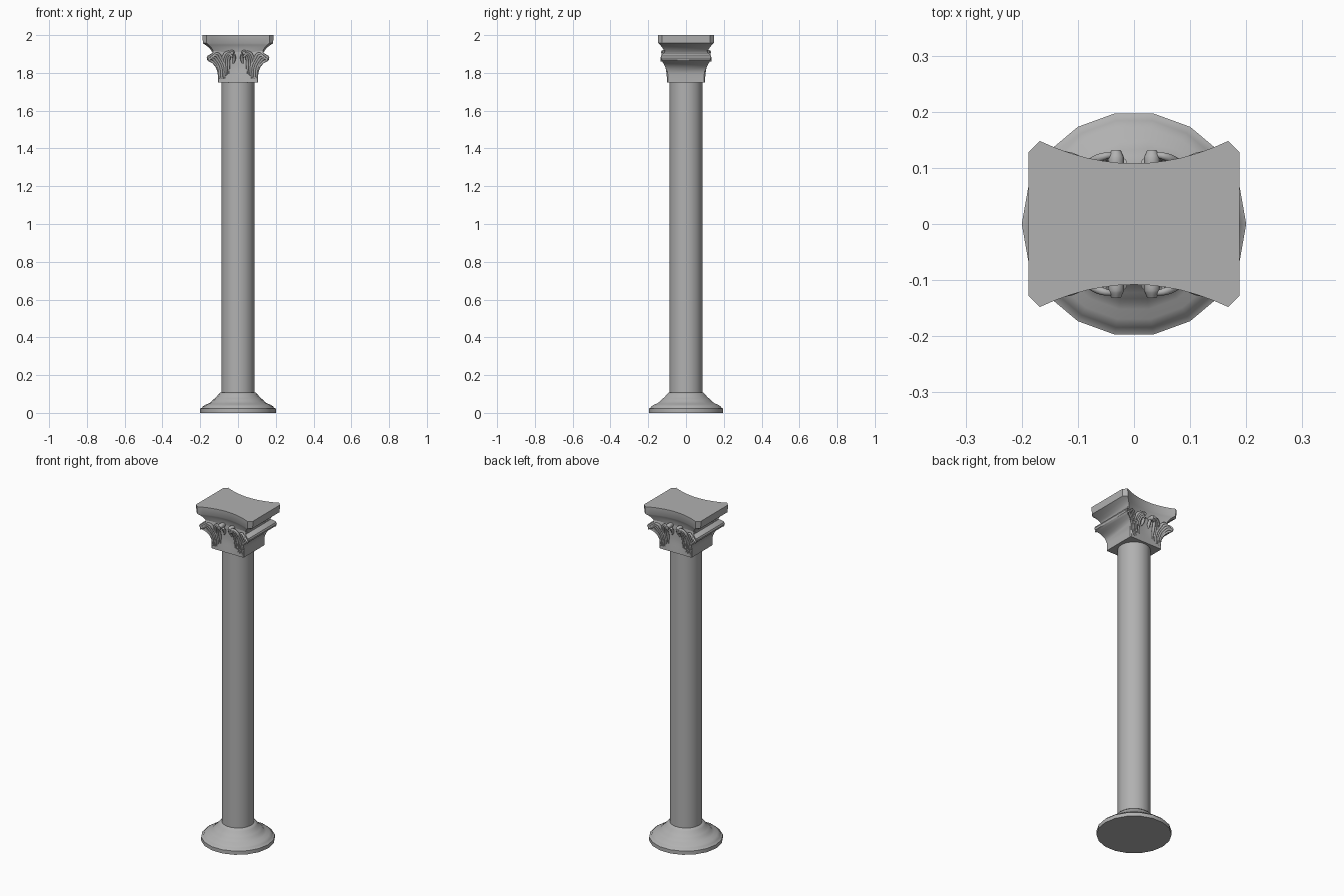
import bpy, bmesh, math

if "Cube" in bpy.data.objects:
    bpy.data.objects.remove(bpy.data.objects["Cube"])

stone = bpy.data.materials.new("dark_stone")
stone.diffuse_color = (.44, .44, .44, 1)
stone.use_nodes = True
stone.node_tree.nodes["Principled BSDF"].inputs["Base Color"].default_value = stone.diffuse_color


def shade(ob, angle):
    bpy.ops.object.select_all(action='DESELECT')
    ob.select_set(True)
    bpy.context.view_layer.objects.active = ob
    if ob.type == 'CURVE':
        bpy.ops.object.convert(target='MESH')
    bpy.ops.object.shade_smooth_by_angle(angle=math.radians(angle))


def loft(name, rings, angle=35):
    """Skin a stack of closed rings and cap both ends."""
    bm = bmesh.new()
    vs = [[bm.verts.new(p) for p in r] for r in rings]
    n = len(vs[0])
    for a, b in zip(vs, vs[1:]):
        for i in range(n):
            j = (i + 1) % n
            bm.faces.new((a[i], a[j], b[j], b[i]))
    bm.faces.new(vs[0])
    bm.faces.new(vs[-1])
    bmesh.ops.recalc_face_normals(bm, faces=bm.faces)
    me = bpy.data.meshes.new(name)
    bm.to_mesh(me)
    bm.free()
    me.materials.append(stone)
    ob = bpy.data.objects.new(name, me)
    bpy.context.collection.objects.link(ob)
    shade(ob, angle)


def lathe(name, profile, angle, sides=18):
    step = 2 * math.pi / sides
    loft(name, [[(r * math.cos(i * step), r * math.sin(i * step), z)
                 for i in range(sides)] for r, z in profile], angle)


def plan(z, hx, hy, sag, ch):
    """Straight sides in x, concave front and back, chamfered corners."""
    n, w = 12, hx - ch
    arc = [(w * (1 - 2 * i / n), hy - sag * (1 - (1 - 2 * i / n) ** 2))
           for i in range(n + 1)]
    half = [(hx, hy - ch)] + arc + [(-hx, hy - ch)]
    return [(x, y, z) for x, y in half] + [(-x, -y, z) for x, y in half]


# Turned base and shaft
lathe("base", [(.2, 0), (.2, .022), (.19, .027), (.187, .034), (.172, .043),
               (.154, .051), (.142, .058), (.135, .067), (.124, .076),
               (.113, .086), (.105, .097), (.094, .108), (.08, .108)], 46)
lathe("shaft", [(.088, .1), (.088, 1.76)], 35)

# Bell of the capital: square foot, flared sides, rolled lip, narrow neck
bell = [(1.75, .107, .1, 0), (1.79, .107, .1, .004), (1.805, .109, .102, .008),
        (1.83, .118, .109, .017), (1.85, .134, .119, .027),
        (1.86, .152, .126, .034), (1.869, .163, .131, .04),
        (1.88, .166, .134, .043), (1.89, .162, .133, .042),
        (1.897, .15, .128, .037), (1.905, .136, .118, .028),
        (1.92, .137, .115, .025)]
loft("capital_bell", [plan(*b, .004) for b in bell])

# Top slab with moulded underside
slab = [(1.91, .137, .112, .02, .008), (1.922, .144, .118, .024, .01),
        (1.935, .155, .126, .029, .013), (1.948, .172, .137, .035, .017),
        (1.957, .186, .147, .04, .02), (2, .188, .148, .04, .02)]
loft("top_slab", [plan(*s) for s in slab])


# Carved foliage: tapering fluted lobes, repeated on all four quarters
def lobes(name, strands, depth):
    cu = bpy.data.curves.new(name, 'CURVE')
    cu.dimensions = '3D'
    cu.bevel_depth = depth
    cu.bevel_resolution = 2
    cu.resolution_u = 5
    cu.use_fill_caps = True
    cu.materials.append(stone)
    for pts in strands:
        for sx in (1, -1):
            for sy in (1, -1):
                sp = cu.splines.new('BEZIER')
                sp.bezier_points.add(len(pts) - 1)
                for bp, (x, y, z, r) in zip(sp.bezier_points, pts):
                    bp.co = (sx * x, sy * y, z)
                    bp.radius = r
                    bp.handle_left_type = bp.handle_right_type = 'AUTO'
    ob = bpy.data.objects.new(name, cu)
    bpy.context.collection.objects.link(ob)
    shade(ob, 50)


# Outer leaf: four lobes fanning from the foot to the rolled lip
outer = []
for k in range(4):
    t = k / 3
    outer.append([(.096 - .026 * t, .096, 1.765 + .005 * t, .5),
                  (.1 - .03 * t, .099, 1.82 + .012 * t, .9),
                  (.12 - .03 * t, .11 - .003 * t, 1.86 + .016 * t, 1),
                  (.146 - .036 * t, .127 - .007 * t, 1.876 + .026 * t, .8),
                  (.156 - .026 * t, .132 - .006 * t, 1.862 + .03 * t, .4)])
lobes("outer_leaves", outer, .009)

# Inner leaf: lobes rising beside the centre and arching towards the scroll
inner = []
for k in range(4):
    t = k / 3
    inner.append([(.084 - .036 * t, .096, 1.775 + .018 * t, .4),
                  (.084 - .034 * t, .098, 1.835 + .006 * t, .9),
                  (.078 - .03 * t, .108, 1.882 - .006 * t, 1),
                  (.056 - .018 * t, .12, 1.91 - .018 * t, .85),
                  (.034 - .006 * t, .124, 1.908 - .026 * t, .5)])
lobes("inner_leaves", inner, .0085)

# Round scroll eyes at the leaf tips and a slim stem below each
lobes("scrolls", [[(.032, .09, 1.908, 1.3), (.032, .118, 1.908, 1.3),
                   (.032, .131, 1.906, .8)],
                  [(.026, .092, 1.85, .4), (.021, .096, 1.87, .8),
                   (.021, .11, 1.895, .8)]], .011)
